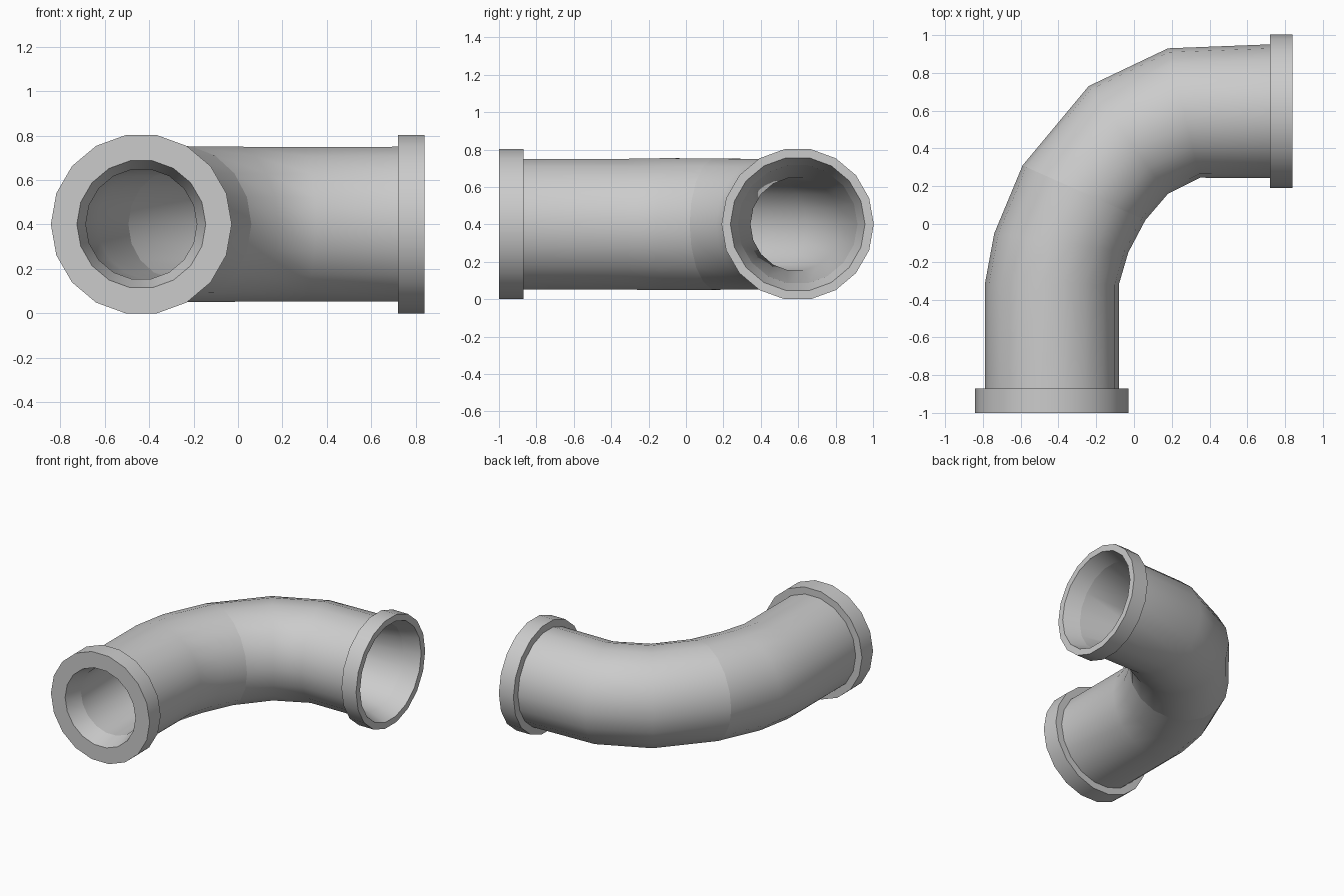
import bpy, math
from mathutils import Vector

if "Cube" in bpy.data.objects:
    bpy.data.objects.remove(bpy.data.objects["Cube"])

SIDES = 18
Z = 0.401
UP = Vector((0, 0, 1))


def build(name, strips):
    """Skin strips of rings; each ring is (inner-bend point, outer-bend point, radius)."""
    verts, faces = [], []
    for rings in strips:
        base = len(verts)
        for a, b, r in rings:
            a, b = Vector((*a, Z)), Vector((*b, Z))
            c, u = (a + b) / 2, (b - a).normalized()
            for k in range(SIDES):
                t = 2 * math.pi * k / SIDES
                verts.append(c + u * (r * math.cos(t)) + UP * (r * math.sin(t)))
        for i in range(len(rings) - 1):
            p, q = base + i * SIDES, base + (i + 1) * SIDES
            for k in range(SIDES):
                n = (k + 1) % SIDES
                faces.append((p + k, p + n, q + n, q + k))
    me = bpy.data.meshes.new(name)
    me.from_pydata(verts, [], faces)
    me.update()
    ob = bpy.data.objects.new(name, me)
    bpy.context.collection.objects.link(ob)
    bpy.ops.object.select_all(action='DESELECT')
    ob.select_set(True)
    bpy.context.view_layer.objects.active = ob
    bpy.ops.object.shade_smooth_by_angle(angle=math.radians(30))


# Bend stations: inner-bend point, outer-bend point, bore radius
stations = [
    ((-0.08, -0.87), (-0.79, -0.87), 0.25),
    ((-0.08, -0.32), (-0.79, -0.32), 0.25),
    ((-0.03, -0.15), (-0.74, -0.05), 0.25),
    ((0.06, 0.02), (-0.59, 0.31), 0.25),
    ((0.18, 0.16), (-0.24, 0.73), 0.25),
    ((0.35, 0.245), (0.18, 0.93), 0.25),
    ((0.72, 0.243), (0.72, 0.951), 0.32),
]


def pipe(name, part):
    outer = [(a, b, (Vector(b) - Vector(a)).length / 2) for a, b, _ in part]
    build(name, [outer, part[::-1]])


# Two pipe halves meeting at the visible seam
pipe("front_pipe_half", stations[:4])
pipe("side_pipe_half", stations[3:])


# End collars with tapered mouths
def front_ring(y, r):
    return ((-0.08, y), (-0.79, y), r)


def side_ring(x, r):
    return ((x, 0.243), (x, 0.951), r)


build("front_collar", [[front_ring(-0.87, 0.25), front_ring(-1, 0.29),
                        front_ring(-1, 0.407), front_ring(-0.87, 0.407),
                        front_ring(-0.87, 0.355)]])
build("side_collar", [[side_ring(0.72, 0.354), side_ring(0.72, 0.407),
                       side_ring(0.84, 0.407), side_ring(0.84, 0.36),
                       side_ring(0.72, 0.32)]])
